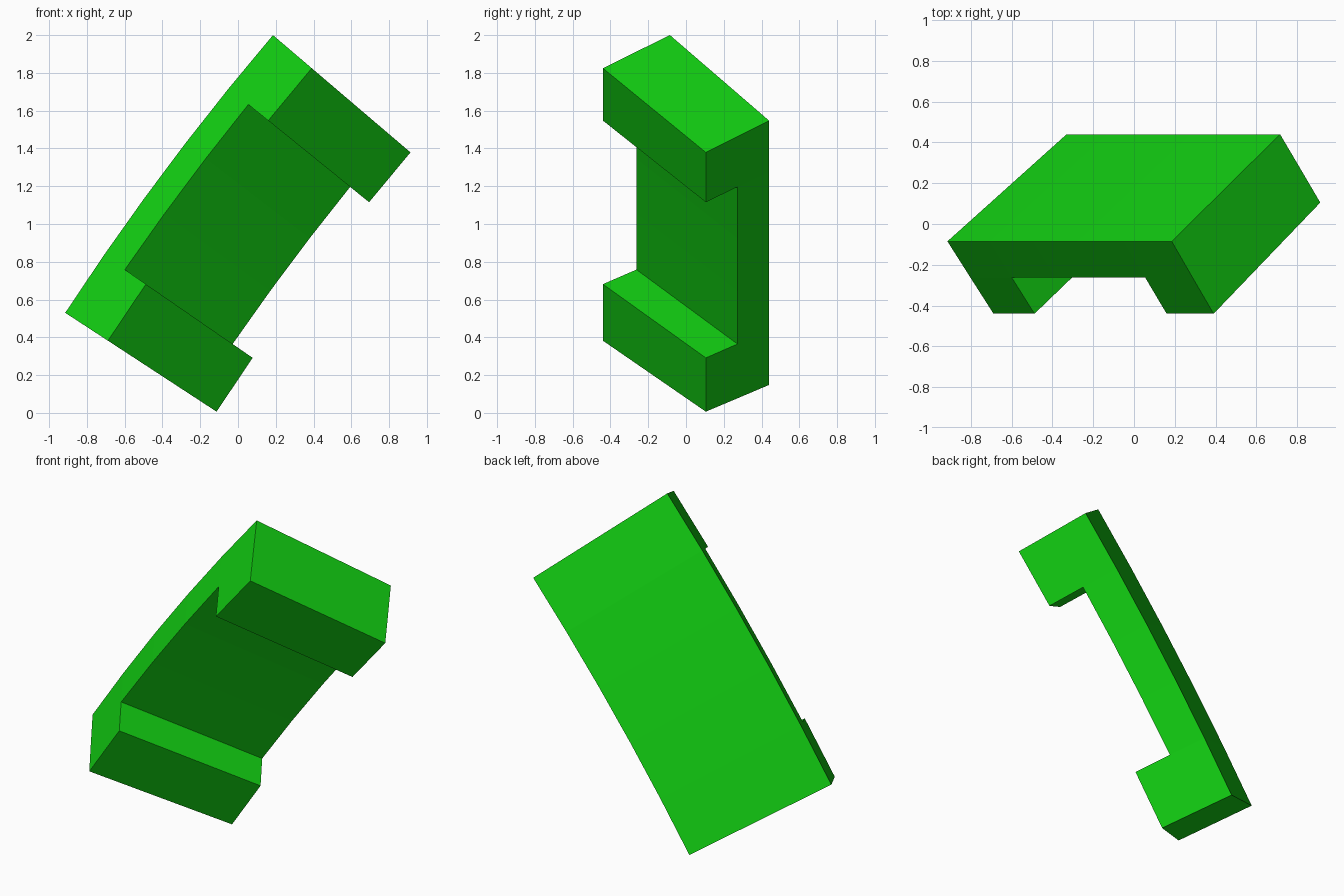
import bpy
import bmesh
import math

cube = bpy.data.objects.get("Cube")
if cube:
    bpy.data.objects.remove(cube)

# One flat green
green = bpy.data.materials.new("bright_green")
green.use_nodes = True
colour = (0.006, 0.62, 0.006, 1)
green.diffuse_color = colour
green.node_tree.nodes["Principled BSDF"].inputs["Base Color"].default_value = colour

# Wide arc around an axis parallel to y
RADIUS = 14.42
START, END = math.radians(139.55), math.radians(146.85)
CX = 0.185 - RADIUS * math.cos(START)
CZ = 2.0 - RADIUS * math.sin(START)
STEPS = 5

# Slanted section: (depth below the outer radius, y)
# outer edge, recess edge, leg foot, leg foot, recess edge, outer edge
SECTION = [(0, -0.085), (0.1345, -0.2625), (0.27, -0.44),
           (0.957, 0.105), (0.828, 0.2725), (0.698, 0.44)]

bm = bmesh.new()
rings = []
for i in range(STEPS + 1):
    a = START + (END - START) * i / STEPS
    rings.append([bm.verts.new((CX + (RADIUS - d) * math.cos(a), y,
                                CZ + (RADIUS - d) * math.sin(a)))
                  for d, y in SECTION])

# Skin of the curved slab, with a full-depth leg at each end
for i in range(STEPS):
    leg = i in (0, STEPS - 1)
    outline = [0, 1, 2, 3, 4, 5] if leg else [0, 1, 4, 5]
    for j, k in zip(outline, outline[1:] + outline[:1]):
        bm.faces.new((rings[i][j], rings[i][k], rings[i + 1][k], rings[i + 1][j]))

# End caps and the inner walls of the two legs
for i in (0, STEPS):
    bm.faces.new(rings[i])
for i in (1, STEPS - 1):
    bm.faces.new(rings[i][1:5])

bmesh.ops.delete(bm, geom=[v for v in bm.verts if not v.link_faces], context='VERTS')
bmesh.ops.recalc_face_normals(bm, faces=bm.faces)

mesh = bpy.data.meshes.new("curved_bracket")
bm.to_mesh(mesh)
bm.free()
mesh.materials.append(green)
bracket = bpy.data.objects.new("curved_bracket", mesh)
bpy.context.collection.objects.link(bracket)
